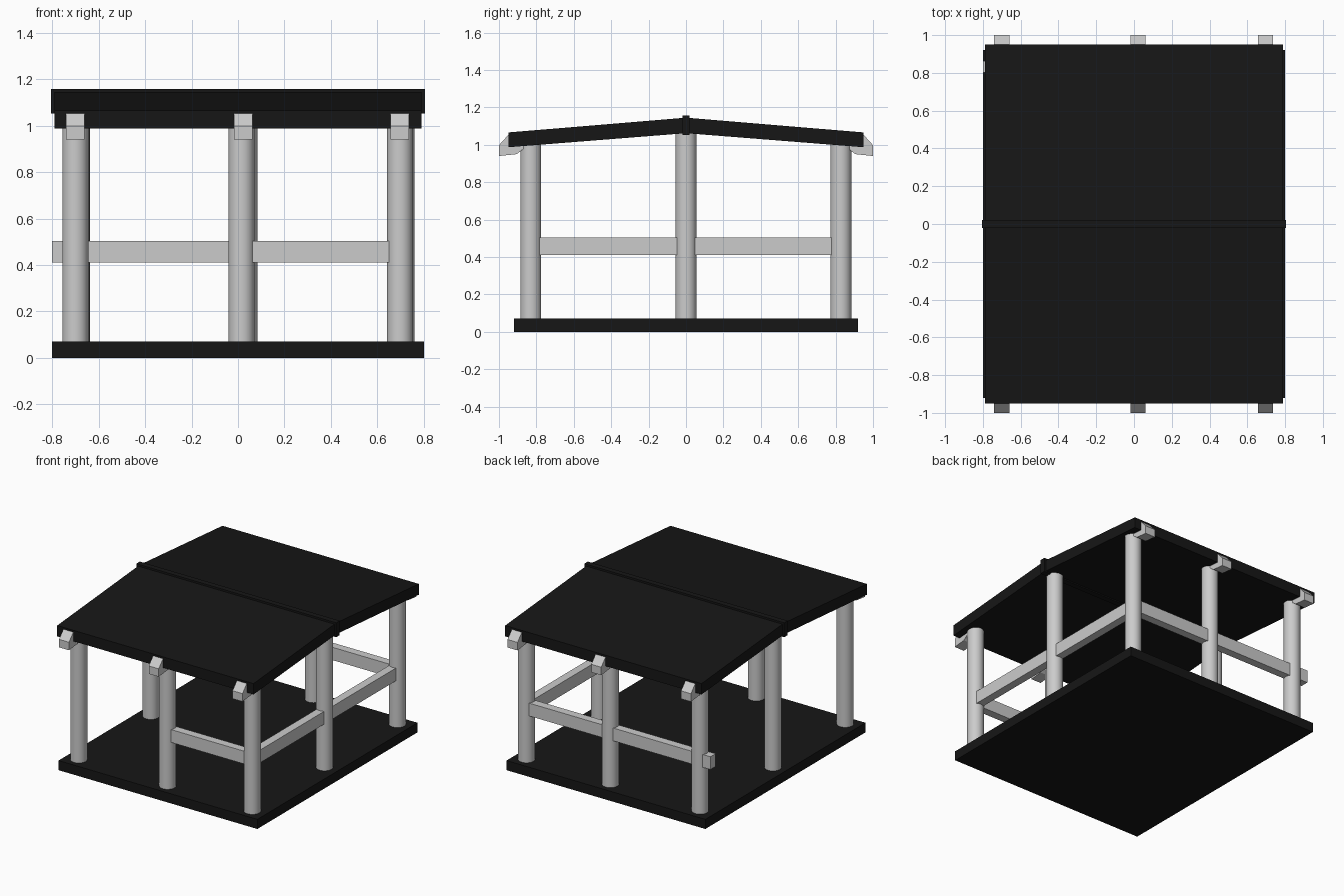
import bpy, bmesh

if "Cube" in bpy.data.objects:
    bpy.data.objects.remove(bpy.data.objects["Cube"])

black = bpy.data.materials.new("black")
black.diffuse_color = (0.008, 0.008, 0.008, 1)
black.use_nodes = True
black.node_tree.nodes["Principled BSDF"].inputs["Base Color"].default_value = black.diffuse_color


def box(name, lo, hi, mat=None):
    """Box between two opposite corners."""
    bpy.ops.mesh.primitive_cube_add(size=1, location=[(a + b) / 2 for a, b in zip(lo, hi)])
    ob = bpy.context.object
    ob.name = name
    ob.scale = [b - a for a, b in zip(lo, hi)]
    bpy.ops.object.transform_apply(location=False, rotation=False, scale=True)
    if mat:
        ob.data.materials.append(mat)
    return ob


def prism(name, profile, x0, x1, mat=None):
    """Side profile of (y, z) points extruded along x."""
    bm = bmesh.new()
    face = bm.faces.new([bm.verts.new((x0, y, z)) for y, z in profile])
    ext = bmesh.ops.extrude_face_region(bm, geom=[face])
    bmesh.ops.translate(bm, vec=(x1 - x0, 0, 0),
                        verts=[v for v in ext["geom"] if isinstance(v, bmesh.types.BMVert)])
    bmesh.ops.recalc_face_normals(bm, faces=bm.faces)
    me = bpy.data.meshes.new(name)
    bm.to_mesh(me)
    bm.free()
    ob = bpy.data.objects.new(name, me)
    bpy.context.collection.objects.link(ob)
    if mat:
        me.materials.append(mat)
    return ob


def post(name, x, y, top):
    bpy.ops.mesh.primitive_cylinder_add(vertices=32, radius=0.056, depth=top - 0.06,
                                        location=(x, y, (top + 0.06) / 2))
    bpy.context.object.name = name
    bpy.ops.object.shade_smooth_by_angle()


# Floor slab
box("floor", (-0.8, -0.92, 0), (0.8, 0.92, 0.07), black)

# Round posts: three front, three back, two under the ridge
for label, x in (("left", -0.7), ("middle", 0.015), ("right", 0.697)):
    post("front_post_" + label, x, -0.83, 1.02)
    post("back_post_" + label, x + (0.013 if label == "middle" else 0.006), 0.828, 1.02)
    if label != "middle":
        post("ridge_post_" + label, x, 0, 1.08)

# Railings
z0, z1, t = 0.41, 0.503, 0.03
box("front_rail", (0.03, -0.83 - t, z0), (0.68, -0.83 + t, z1))
box("back_rail_left", (-0.8, 0.832 - t, z0), (0.02, 0.832 + t, z1))
box("back_rail_right", (0.04, 0.832 - t, z0), (0.68, 0.832 + t, z1))
box("right_rail_front", (0.697 - t, -0.8, z0), (0.697 + t, -0.02, z1))
box("right_rail_back", (0.697 - t, 0.02, z0), (0.697 + t, 0.8, z1))

# Roof slopes, ridge beam and rafter ends
slope = [(0, 1.062), (0.95, 0.987), (0.95, 1.066), (0, 1.145)]
rafter = [(0.86, 0.985), (0.905, 0.95), (1.0, 0.94), (1.0, 0.998), (0.948, 1.055), (0.86, 1.06)]
for side, s in (("front", -1), ("back", 1)):
    prism("roof_" + side, [(s * y, z) for y, z in slope], -0.79, 0.79, black)
    for x in (-0.7, 0.022, 0.696):
        prism("rafter_end_" + side, [(s * y, z) for y, z in rafter], x - 0.04, x + 0.04)
box("ridge_beam", (-0.804, -0.02, 1.052), (0.804, 0.02, 1.157), black)
